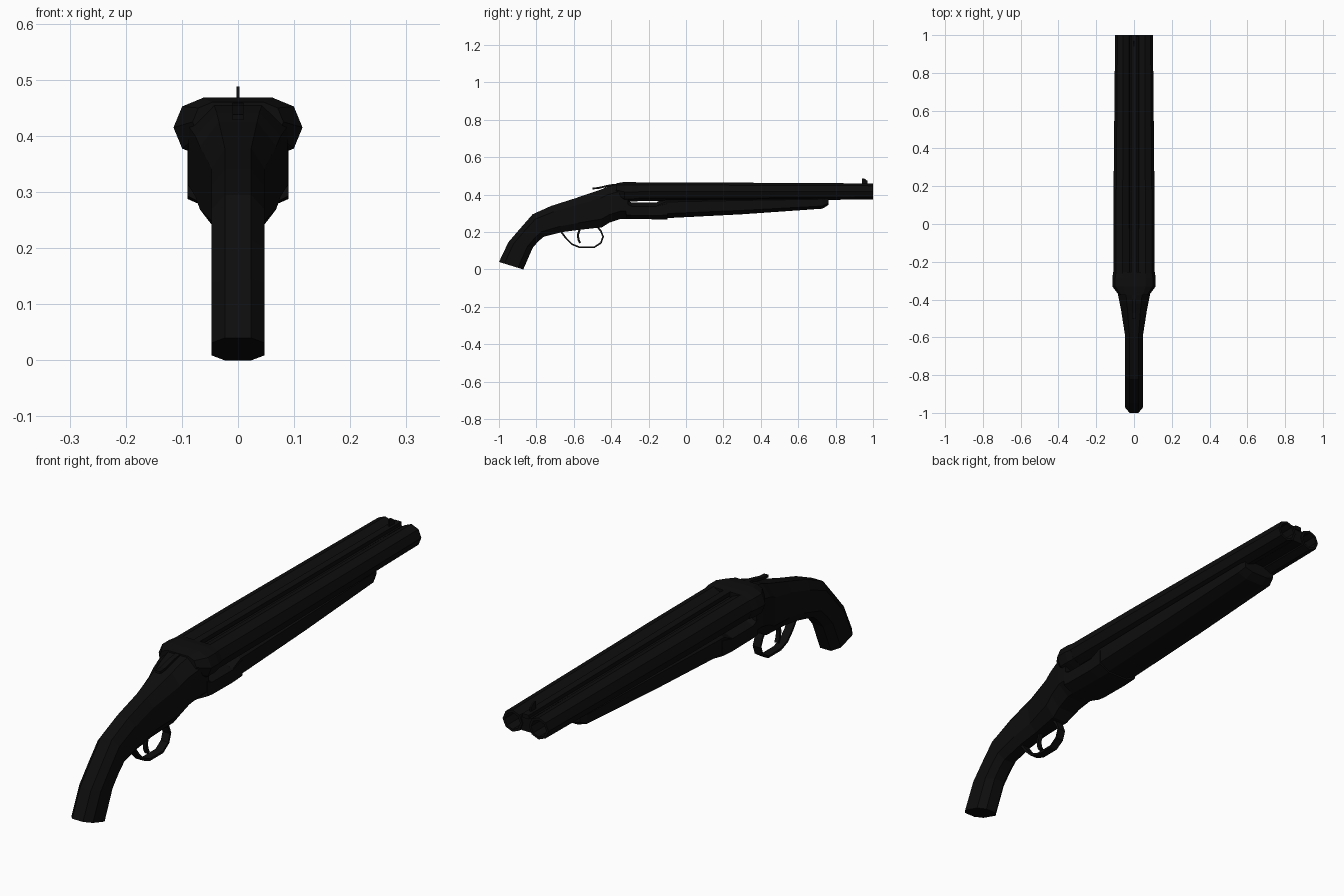
import bpy, bmesh, math
from mathutils import Vector

cube = bpy.data.objects.get("Cube")
if cube:
    bpy.data.objects.remove(cube, do_unlink=True)

black = bpy.data.materials.new("matte black")
black.use_nodes = True
black.diffuse_color = (0.004, 0.004, 0.004, 1)
bsdf = black.node_tree.nodes["Principled BSDF"]
bsdf.inputs["Base Color"].default_value = black.diffuse_color
bsdf.inputs["Roughness"].default_value = 0.8


def loft(name, rings):
    """Skin a list of equal point rings and cap both ends."""
    bm = bmesh.new()
    loops = [[bm.verts.new(p) for p in ring] for ring in rings]
    n = len(loops[0])
    for a, b in zip(loops, loops[1:]):
        for i in range(n):
            j = (i + 1) % n
            bm.faces.new((a[i], a[j], b[j], b[i]))
    bm.faces.new(loops[0])
    bm.faces.new(loops[-1])
    bmesh.ops.recalc_face_normals(bm, faces=bm.faces)
    mesh = bpy.data.meshes.new(name)
    bm.to_mesh(mesh)
    bm.free()
    mesh.materials.append(black)
    obj = bpy.data.objects.new(name, mesh)
    bpy.context.collection.objects.link(obj)
    return obj


def section(top, bottom, w, flat=0.5, chamfer=0.22):
    """Chamfered ring spanning two side-profile points, half width w."""
    t, b = Vector((0, *top)), Vector((0, *bottom))
    shape = [(flat, 0), (1, chamfer), (1, 1 - chamfer), (flat, 1)]
    shape += [(-x, f) for x, f in reversed(shape)]
    return [t.lerp(b, f) + Vector((x * w, 0, 0)) for x, f in shape]


def ribbon(name, path, thick, w):
    """Flat band following a side-profile path."""
    pts = [Vector(p) for p in path]
    rings = []
    for i, p in enumerate(pts):
        d = (pts[min(i + 1, len(pts) - 1)] - pts[max(i - 1, 0)]).normalized()
        o = Vector((-d.y, d.x)) * thick / 2
        rings.append([(-w, *(p + o)), (w, *(p + o)), (w, *(p - o)), (-w, *(p - o))])
    return loft(name, rings)


def octagon(cx, y, z, r):
    return [(cx + r * math.cos(i * math.pi / 4), y, z + r * math.sin(i * math.pi / 4))
            for i in range(8)]


def stadium(y, cx, z, r):
    """Two half octagons joined by flat top and bottom."""
    right = [(cx + r * math.cos(i * math.pi / 4), y, z + r * math.sin(i * math.pi / 4))
             for i in range(-2, 3)]
    return right + [(-x, y, zz) for x, y, zz in reversed(right)]


# Curved grip flowing into the receiver
loft("grip_and_receiver", [
    section((-1.0, 0.04), (-0.87, 0.0), 0.047),
    section((-0.95, 0.145), (-0.82, 0.115), 0.047),
    section((-0.89, 0.215), (-0.79, 0.15), 0.047),
    section((-0.82, 0.295), (-0.76, 0.175), 0.047),
    section((-0.72, 0.34), (-0.66, 0.20), 0.047),
    section((-0.60, 0.378), (-0.57, 0.212), 0.047),
    section((-0.46, 0.425), (-0.45, 0.225), 0.068),
    section((-0.42, 0.442), (-0.41, 0.25), 0.076),
    section((-0.36, 0.458), (-0.35, 0.27), 0.088),
    section((-0.31, 0.458), (-0.31, 0.27), 0.09)])

# Breech block around both barrel ends
loft("breech_block", [
    stadium(-0.375, 0.046, 0.425, 0.035), stadium(-0.33, 0.062, 0.415, 0.053),
    stadium(-0.285, 0.062, 0.415, 0.053), stadium(-0.255, 0.060, 0.415, 0.050)])

# Hollow barrels, side by side
for side, label in ((1, "left"), (-1, "right")):
    loft(label + "_barrel", [
        octagon(side * 0.060, -0.33, 0.416, 0.050),
        octagon(side * 0.060, 0.10, 0.416, 0.049),
        octagon(side * 0.057, 1.0, 0.417, 0.043),
        octagon(side * 0.057, 1.0, 0.417, 0.033),
        octagon(side * 0.057, 0.90, 0.417, 0.033)])

# Web and raised rib between the barrels
ribbon("barrel_web", [(-0.32, 0.417), (0.995, 0.417)], 0.056, 0.022)
ribbon("barrel_rib", [(-0.32, 0.458), (1.0, 0.450)], 0.016, 0.014)

# Action underside and tapered fore-end
loft("action_underside", [
    section((-0.32, 0.375), (-0.32, 0.27), 0.09),
    section((-0.29, 0.357), (-0.29, 0.27), 0.09),
    section((-0.16, 0.357), (-0.16, 0.268), 0.09),
    section((-0.10, 0.375), (-0.10, 0.268), 0.09)])
loft("fore_end", [
    section((-0.16, 0.357), (-0.16, 0.274), 0.088),
    section((-0.11, 0.385), (-0.11, 0.274), 0.088),
    section((0.30, 0.39), (0.30, 0.295), 0.085),
    section((0.73, 0.39), (0.73, 0.325), 0.08),
    section((0.762, 0.39), (0.762, 0.345), 0.07)])

# Trigger guard, trigger, top lever and front sight
ribbon("trigger_guard", [
    (-0.67, 0.205), (-0.64, 0.165), (-0.61, 0.135), (-0.57, 0.119), (-0.49, 0.119),
    (-0.455, 0.142), (-0.443, 0.175), (-0.455, 0.205), (-0.475, 0.23)], 0.009, 0.016)
ribbon("trigger", [(-0.565, 0.225), (-0.578, 0.185), (-0.575, 0.16), (-0.566, 0.142)],
       0.011, 0.008)
ribbon("top_lever", [(-0.50, 0.433), (-0.47, 0.435), (-0.41, 0.449), (-0.36, 0.455)],
       0.010, 0.010)
loft("front_sight", [
    [(x, 0.94, 0.45), (x, 0.97, 0.45), (x, 0.97, 0.474), (x, 0.955, 0.485), (x, 0.94, 0.488)]
    for x in (-0.003, 0.003)])
